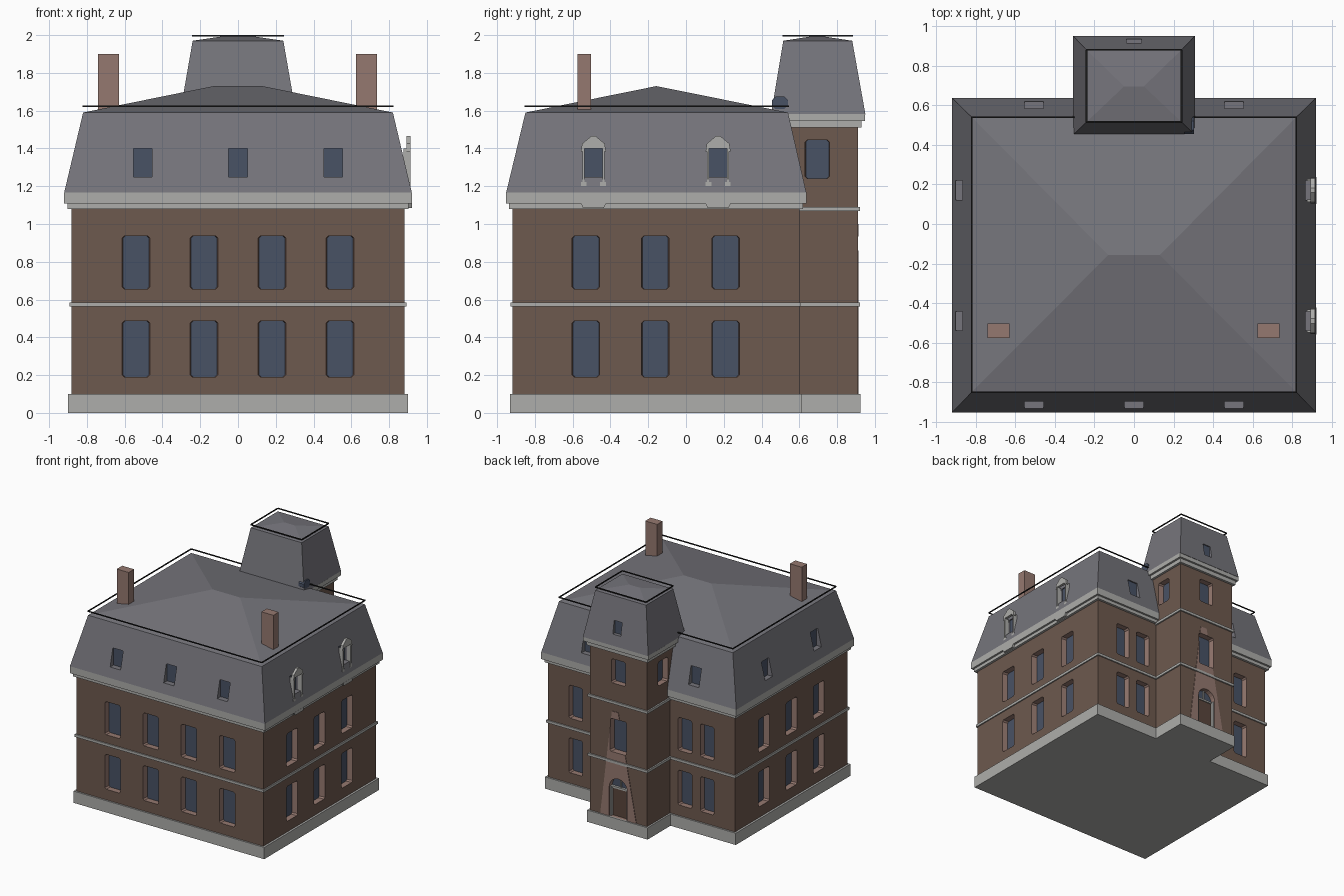
import bpy, bmesh, math

old = bpy.data.objects.get("Cube")
if old:
    bpy.data.objects.remove(old, do_unlink=True)


def material(name, r, g, b):
    m = bpy.data.materials.new(name)
    m.use_nodes = True
    m.diffuse_color = (r, g, b, 1)
    m.node_tree.nodes["Principled BSDF"].inputs["Base Color"].default_value = (r, g, b, 1)
    return m


BRICK = material("brown brick", .155, .10, .077)
LIGHT = material("light brick", .30, .19, .16)
SLATE = material("grey slate", .18, .178, .20)
STONE = material("pale stone", .42, .42, .405)
GLASS = material("blue glass", .066, .085, .13)
DOOR = material("door wood", .10, .06, .045)
IRON = material("black iron", .01, .01, .01)


def make(name, bm, *mats):
    bmesh.ops.recalc_face_normals(bm, faces=bm.faces)
    mesh = bpy.data.meshes.new(name)
    bm.to_mesh(mesh)
    bm.free()
    for m in mats:
        mesh.materials.append(m)
    ob = bpy.data.objects.new(name, mesh)
    bpy.context.collection.objects.link(ob)
    return ob


def add_box(bm, x0, x1, y0, y1, z0, z1):
    vs = bmesh.ops.create_cube(bm, size=1)["verts"]
    for v in vs:
        v.co.x = x1 if v.co.x > 0 else x0
        v.co.y = y1 if v.co.y > 0 else y0
        v.co.z = z1 if v.co.z > 0 else z0


def boxes(name, mats, *dims):
    bm = bmesh.new()
    for d in dims:
        add_box(bm, *d)
    return make(name, bm, *mats)


def add_prism(bm, profile, x, y, angle, outer, inner, taper=0.0):
    """Profile of (across, height) pushed along a horizontal direction; the inner cap gets slot 2."""
    a = math.radians(angle)
    n, u = (math.cos(a), math.sin(a)), (-math.sin(a), math.cos(a))
    rings = []
    for d, s in ((outer, 1), (-inner, 1 - taper)):
        rings.append([bm.verts.new((x + u[0] * p * s + n[0] * d,
                                    y + u[1] * p * s + n[1] * d, z)) for p, z in profile])
    a, b = rings
    faces = [bm.faces.new(a), bm.faces.new(b[::-1])]
    for i in range(len(a)):
        j = (i + 1) % len(a)
        faces.append(bm.faces.new((a[i], b[i], b[j], a[j])))
    for f in faces:
        f.material_index = 1
    faces[1].material_index = 2


def rect(w, z0, z1, c=0.0):
    h = w / 2
    if not c:
        return [(-h, z0), (h, z0), (h, z1), (-h, z1)]
    return [(-h + c, z0), (h - c, z0), (h, z0 + c), (h, z1 - c),
            (h - c, z1), (-h + c, z1), (-h, z1 - c), (-h, z0 + c)]


def cut(ob, specs):
    """Sink recesses into an object; each spec is the arguments of add_prism."""
    bm = bmesh.new()
    for s in specs:
        add_prism(bm, *s)
    cutter = make("recess_cutter", bm, *ob.data.materials)
    cutter.hide_render = True
    mod = ob.modifiers.new("recesses", "BOOLEAN")
    mod.operation, mod.solver, mod.object = "DIFFERENCE", "EXACT", cutter
    bpy.context.view_layer.update()
    result = bpy.data.meshes.new_from_object(ob.evaluated_get(bpy.context.evaluated_depsgraph_get()))
    ob.modifiers.clear()
    ob.data = result
    bpy.data.objects.remove(cutter, do_unlink=True)


def roof(name, low, z0, high, z1, ridge, z2):
    bm = bmesh.new()
    rings = []
    for (hx, y0, y1), z in ((low, z0), (high, z1)):
        rings.append([bm.verts.new((x, y, z)) for x, y in ((-hx, y0), (hx, y0), (hx, y1), (-hx, y1))])
    a, b = rings
    l, r = [bm.verts.new((s * ridge[0], ridge[1], z2)) for s in (-1, 1)]
    bm.faces.new(a[::-1])
    for i in range(4):
        j = (i + 1) % 4
        bm.faces.new((a[i], a[j], b[j], b[i]))
    for f in ((b[0], b[1], r, l), (b[1], b[2], r), (b[2], b[3], l, r), (b[3], b[0], l)):
        bm.faces.new(f)
    return make(name, bm, SLATE, SLATE, GLASS)


def railing(name, hx, y0, y1, z):
    t = .004
    boxes(name, [IRON],
          *[(-hx, hx, y - t, y + t, z - t, z + t) for y in (y0, y1)],
          *[(x - t, x + t, y0, y1, z - t, z + t) for x in (-hx, hx)])


# Main walls with two storeys of recessed windows
FLOORS = ((.19, .487), (.655, .937))
walls = boxes("main_walls", [BRICK, LIGHT, GLASS], (-.882, .882, -.918, .60, .02, 1.12))
holes = []
for z0, z1 in FLOORS:
    p = rect(.152, z0, z1, .012)
    holes += [(p, x, -.918, -90, .03, .05, .1) for x in (-.54, -.18, .18, .54)]
    holes += [(p, s * .882, y, 90 - 90 * s, .03, .05, .1) for s in (-1, 1) for y in (-.53, -.163, .21)]
    holes += [(rect(.135, z0, z1, .012), x, .60, 90, .03, .05, .1) for x in (-.62, -.41, .41, .62)]
cut(walls, holes)

# Tower walls, with entrance arch and windows
arch = [(-.085, .1), (.085, .1)] + [(.085 * math.cos(t * math.pi / 10), .35 + .085 * math.sin(t * math.pi / 10))
                                    for t in range(11)]
tower_holes = [(arch, 0, .91, 90, .03, .04),
               (rect(.16, .655, .937, .012), 0, .91, 90, .03, .05, .1),
               (rect(.14, 1.24, 1.445, .012), 0, .91, 90, .03, .05, .1)]
tower_holes += [(rect(.135, 1.24, 1.445, .012), s * .27, .695, 90 - 90 * s, .03, .05, .1) for s in (-1, 1)]
tower = boxes("tower_walls", [BRICK, LIGHT, GLASS], (-.27, .27, .49, .91, .02, 1.55))
cut(tower, tower_holes)

# Lighter brick panel around the entrance
bm = bmesh.new()
add_prism(bm, [(-.17, .1), (.17, .1), (0, 1.0), (-.06, 1.0)], 0, .91, 90, .004, .004)
for f in bm.faces:
    f.material_index = 0
panel = make("entrance_panel", bm, LIGHT, LIGHT, GLASS)
cut(panel, tower_holes[:2])

# Door leaf, jambs, transom and fanlight bars
boxes("door_leaf", [DOOR], (-.075, .075, .865, .882, .1, .335))
boxes("door_frame", [STONE], (-.085, -.073, .865, .905, .1, .35), (.073, .085, .865, .905, .1, .35),
      (-.085, .085, .865, .89, .335, .35), (-.005, .005, .865, .88, .35, .433))

# Stone plinths, string courses and cornices
boxes("main_plinth", [STONE], (-.90, .90, -.932, .615, 0, .10))
boxes("tower_plinth", [STONE], (-.285, .285, .55, .925, 0, .10))
boxes("main_string_course", [STONE], (-.892, .892, -.928, .61, .563, .585))
boxes("tower_string_courses", [STONE], *[(-.282, .282, .52, .922, z, z + .022) for z in (.563, 1.068)])
boxes("main_cornice", [STONE], (-.903, .903, -.937, .62, 1.08, 1.108), (-.92, .92, -.952, .637, 1.108, 1.167))
boxes("tower_cornice", [STONE], (-.29, .29, .47, .93, 1.51, 1.545), (-.308, .308, .452, .947, 1.545, 1.582))

# Mansard roofs with recessed lights
main_roof = roof("main_roof", (.92, -.952, .637), 1.167, (.82, -.85, .54), 1.59, (.13, -.157), 1.73)
light = rect(.098, 1.25, 1.40)
lights = [(light, x, -.93, -90, .05, .045) for x in (-.505, 0, .505)]
lights += [(light, x, .617, 90, .05, .045) for x in (-.505, .505)]
lights += [(light, s * .90, y, 90 - 90 * s, .05, .045) for s in (-1, 1) for y in (-.49, .17)]
cut(main_roof, lights)
tower_roof = roof("tower_roof", (.308, .45, .95), 1.58, (.24, .515, .88), 1.97, (.05, .695), 1.998)
cut(tower_roof, [(rect(.075, 1.67, 1.78), 0, .934, 90, .05, .03)])
railing("main_roof_railing", .82, -.85, .54, 1.624)
railing("tower_roof_railing", .24, .515, .88, 1.996)

# Small glazed light low on the tower roof
bm = bmesh.new()
add_prism(bm, rect(.085, 1.607, 1.675, .02), .285, .497, 0, .018, .03)
make("tower_side_light", bm, GLASS, GLASS, GLASS)

# Stone dormer surrounds on one slope
for i, y in enumerate((-.49, .17)):
    bm = bmesh.new()
    for s in (-1, 1):
        for a, b, z0, z1, x0 in ((.047, .058, 1.21, 1.40, .875), (.036, .066, 1.188, 1.222, .895)):
            lo, hi = sorted((y + s * a, y + s * b))
            add_box(bm, x0, .912, lo, hi, z0, z1)
    add_prism(bm, [(-.066, 1.385), (-.047, 1.385), (-.047, 1.40), (.047, 1.40), (.047, 1.385), (.066, 1.385),
                   (.06, 1.425), (.012, 1.465), (-.012, 1.465), (-.06, 1.425)], .9, y, 0, .014, .008)
    add_prism(bm, [(-.055, 1.085), (.055, 1.085), (.068, 1.112), (-.068, 1.112)], .9, y, 0, .021, .02)
    make("dormer_surround_%d" % (i + 1), bm, STONE, STONE, STONE)

# Chimneys
for side, x in (("left", .68), ("right", -.685)):
    boxes(side + "_chimney", [LIGHT], (x - .056, x + .056, -.575, -.502, 1.58, 1.9))
